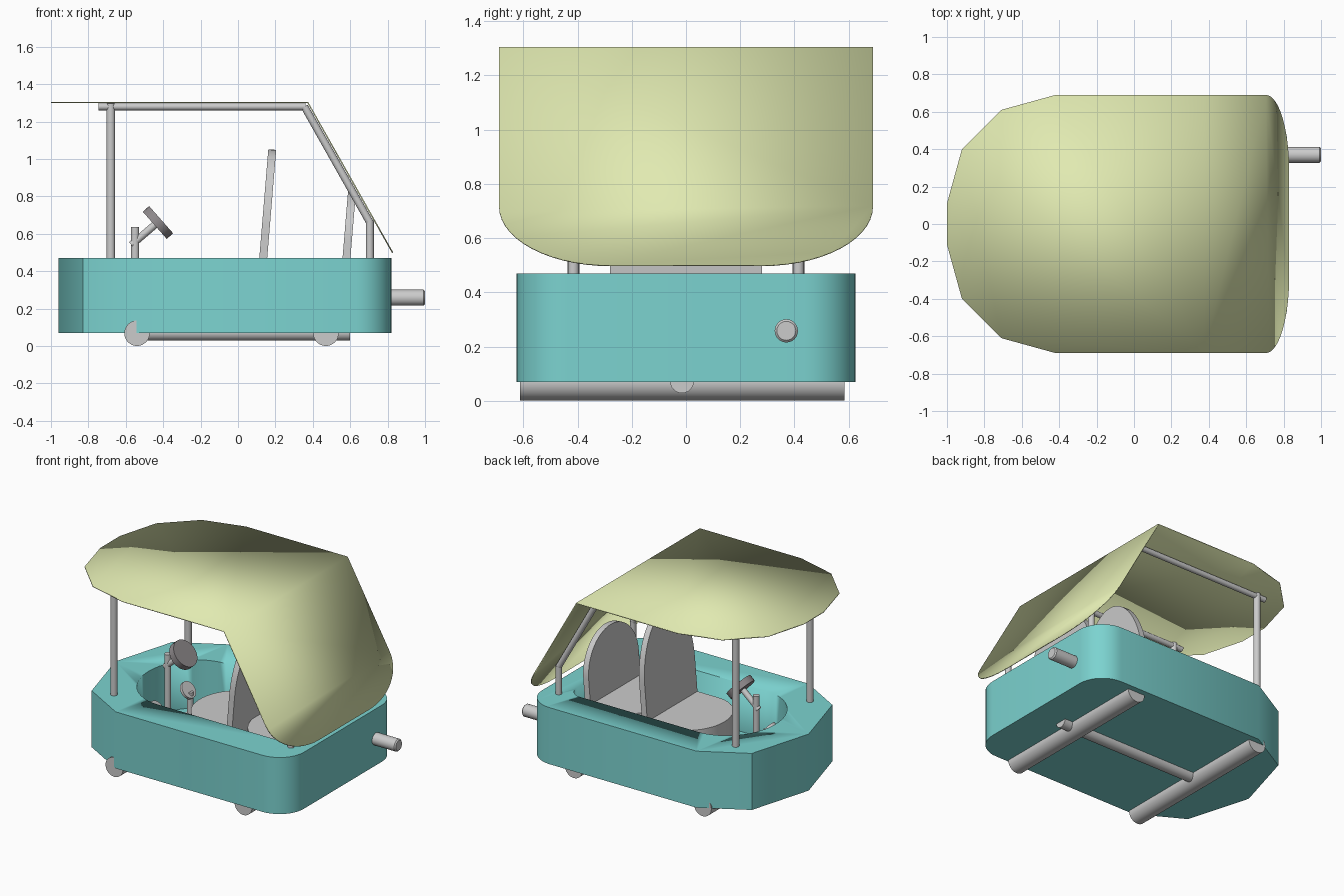
import bpy, bmesh, math
from mathutils import Vector

if "Cube" in bpy.data.objects:
    bpy.data.objects.remove(bpy.data.objects["Cube"])


def material(name, rgb):
    m = bpy.data.materials.new(name)
    m.diffuse_color = (*rgb, 1)
    m.use_nodes = True
    m.node_tree.nodes["Principled BSDF"].inputs["Base Color"].default_value = m.diffuse_color
    return m


TEAL = material("teal_paint", (0.20, 0.65, 0.63))
LIME = material("lime_canvas", (0.75, 0.82, 0.44))
DARK = material("dark_rubber", (0.27, 0.25, 0.26))


def finish(name, bm, mat=None, angle=35):
    bmesh.ops.recalc_face_normals(bm, faces=bm.faces)
    me = bpy.data.meshes.new(name)
    bm.to_mesh(me)
    bm.free()
    ob = bpy.data.objects.new(name, me)
    bpy.context.collection.objects.link(ob)
    if mat:
        me.materials.append(mat)
    bpy.ops.object.select_all(action='DESELECT')
    ob.select_set(True)
    bpy.context.view_layer.objects.active = ob
    bpy.ops.object.shade_smooth_by_angle(angle=math.radians(angle))
    return ob


def prism(name, outline, w0, w1, place=lambda u, v, w: (u, v, w), mat=None):
    """Extrude a 2D outline from w0 to w1; place maps it into space."""
    bm = bmesh.new()
    low = [bm.verts.new(place(u, v, w0)) for u, v in outline]
    top = [bm.verts.new(place(u, v, w1)) for u, v in outline]
    bm.faces.new(low)
    bm.faces.new(top)
    n = len(low)
    for i in range(n):
        j = (i + 1) % n
        bm.faces.new((low[i], low[j], top[j], top[i]))
    return finish(name, bm, mat)


def rod(name, a, b, r, mat=None, sides=24, bevel=0):
    """Cylinder between two points."""
    a, b = Vector(a), Vector(b)
    d = b - a
    bm = bmesh.new()
    bmesh.ops.create_cone(bm, cap_ends=True, segments=sides, radius1=r, radius2=r, depth=d.length)
    if bevel:
        rims = [e for e in bm.edges if e.verts[0].co.z * e.verts[1].co.z > 0]
        bmesh.ops.bevel(bm, geom=rims, offset=bevel, segments=1, affect='EDGES')
    bm.transform(d.to_track_quat('Z', 'Y').to_matrix().to_4x4())
    bmesh.ops.translate(bm, verts=bm.verts, vec=(a + b) / 2)
    return finish(name, bm, mat)


def arc(cx, cy, rx, ry, a0, a1, n):
    """Points on an elliptical arc, angles in degrees."""
    pts = []
    for i in range(n + 1):
        t = math.radians(a0 + (a1 - a0) * i / n)
        pts.append((cx + rx * math.cos(t), cy + ry * math.sin(t)))
    return pts


# Tub body: faceted nose, rounded tail, hollow cockpit
nose = [(-0.52, 0.625), (-0.83, 0.45), (-0.96, 0), (-0.83, -0.45), (-0.52, -0.625)]
tail = arc(0.63, -0.435, 0.19, 0.19, -90, 0, 10) + arc(0.63, 0.435, 0.19, 0.19, 0, 90, 10)
body = prism("tub_body", nose + tail, 0.07, 0.47, mat=TEAL)

opening = (arc(-0.36, 0, 0.34, 0.38, 90, 270, 24)
           + arc(0.56, -0.28, 0.1, 0.1, -90, 0, 6) + arc(0.56, 0.28, 0.1, 0.1, 0, 90, 6))
cutter = prism("cockpit_cutter", opening, 0.13, 0.6, mat=TEAL)
cutter.hide_render = True
cut = body.modifiers.new("cockpit", 'BOOLEAN')
cut.operation = 'DIFFERENCE'
cut.solver = 'EXACT'
cut.object = cutter
bpy.context.view_layer.objects.active = body
bpy.ops.object.modifier_apply(modifier=cut.name)
bpy.data.objects.remove(cutter)

# Two seats: cushion with rounded front, leaning rounded backrest
for tag, shift, straight, top in (("front", 0, 0.62, 1.05), ("rear", 0.445, 0.55, 0.83)):
    cushion = [(0.14 + shift, -0.28), (0.14 + shift, 0.28)] + arc(-0.06 + shift, 0, 0.24, 0.28, 90, 270, 24)
    prism(tag + "_seat_cushion", cushion, 0.13, 0.38)
    back = [(-0.28, 0.3), (0.28, 0.3)] + arc(0, straight, 0.28, top - straight, 0, 180, 28)
    prism(tag + "_seat_back", back, -0.021, 0.021,
          lambda u, v, w, s=shift: (0.135 + s + 0.083 * (v - 0.47) + w, u, v - 0.083 * w))

# Canopy: flat roof sheet folded into a sloping rear sheet
half = [(0.375, 0.69), (-0.42, 0.69), (-0.71, 0.61), (-0.92, 0.40), (-1.0, 0.11)]
roof = [(x, y, 1.305) for x, y in half] + [(x, -y, 1.305) for x, y in reversed(half)]
curve = arc(-0.28, 0.72, 0.41, 0.22, 180, 270, 14) + arc(0.28, 0.72, 0.41, 0.22, 270, 360, 14)
slope = [(0.375 + 0.565 * (1.305 - z), y, z) for y, z in curve]
bm = bmesh.new()
rv = [bm.verts.new(p) for p in roof]
sv = [bm.verts.new(p) for p in slope]
bm.faces.new(rv)
bm.faces.new([rv[0], rv[-1]] + sv)
canopy = finish("canopy", bm, LIME, 20)
if canopy.data.polygons[0].normal.z < 0:
    canopy.data.flip_normals()
shell = canopy.modifiers.new("thickness", 'SOLIDIFY')
shell.thickness = 0.007
shell.offset = -1

# Canopy frame, foot pedals: mirrored left and right
for side, s in (("left", -1), ("right", 1)):
    y = 0.415 * s
    rod(side + "_front_post", (-0.68, y, 0.45), (-0.68, y, 1.297), 0.023)
    rod(side + "_roof_rail", (-0.745, y, 1.279), (0.36, y, 1.279), 0.019)
    rod(side + "_rear_brace", (0.355, y, 1.28), (0.705, y, 0.66), 0.02)
    rod(side + "_rear_post", (0.705, y, 0.45), (0.705, y, 0.67), 0.021)
    rod(side + "_pedal_stem", (-0.50, 0.18 * s, 0.12), (-0.50, 0.18 * s, 0.31), 0.02)
    rod(side + "_pedal", (-0.525, 0.18 * s, 0.31), (-0.51, 0.18 * s, 0.322), 0.06)

# Steering column and wheel
rod("steering_column", (-0.55, 0, 0.12), (-0.55, 0, 0.635), 0.022)
rod("steering_stem", (-0.57, 0, 0.54), (-0.43, 0, 0.66), 0.02)
rod("steering_wheel", (-0.445, 0, 0.645), (-0.411, 0, 0.675), 0.097, DARK, 32)

# Exhaust pipe
rod("exhaust_pipe", (0.76, 0.37, 0.258), (1.0, 0.37, 0.258), 0.043, bevel=0.008)

# Underside axles and centre beam
for tag, x in (("front", -0.54), ("rear", 0.47)):
    rod(tag + "_axle", (x, -0.612, 0.068), (x, 0.585, 0.068), 0.068, sides=32)
rod("centre_beam", (-0.54, -0.015, 0.072), (0.6, -0.015, 0.072), 0.044)
